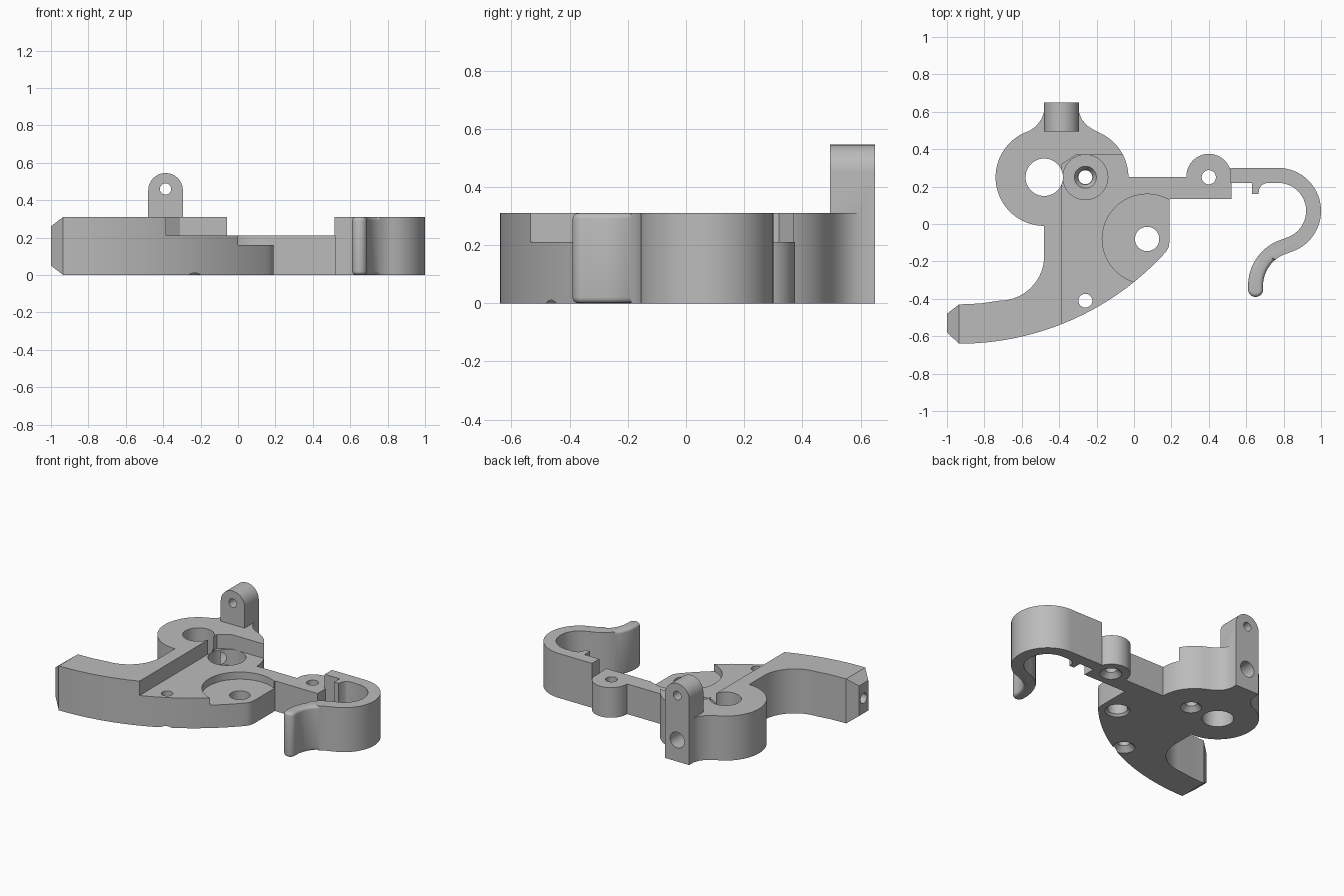
import bpy, bmesh
from math import radians, cos, sin, pi
from mathutils import Matrix, Vector

if "Cube" in bpy.data.objects:
    bpy.data.objects.remove(bpy.data.objects["Cube"])

grey = bpy.data.materials.new("plain_grey")
grey.use_nodes = True
COLOUR = (0.5, 0.5, 0.5, 1)
grey.diffuse_color = COLOUR
grey.node_tree.nodes["Principled BSDF"].inputs["Base Color"].default_value = COLOUR

ALONG_Y = Matrix.Rotation(pi / 2, 4, 'X')   # profile (x, z), extruded along -y
ALONG_X = Matrix.Rotation(pi / 2, 4, 'Y')


def arc(cx, cy, r, a0, a1, n=24):
    angles = [radians(a0 + (a1 - a0) * i / n) for i in range(n + 1)]
    return [(cx + r * cos(a), cy + r * sin(a)) for a in angles]


def finish(name, bm):
    bmesh.ops.recalc_face_normals(bm, faces=bm.faces)
    mesh = bpy.data.meshes.new(name)
    bm.to_mesh(mesh)
    bm.free()
    mesh.materials.append(grey)
    obj = bpy.data.objects.new(name, mesh)
    bpy.context.collection.objects.link(obj)
    return obj


def prism_mesh(points, low, high, matrix=Matrix()):
    bm = bmesh.new()
    face = bm.faces.new([bm.verts.new((x, y, low)) for x, y in points])
    new = bmesh.ops.extrude_face_region(bm, geom=[face])["geom"]
    top = [v for v in new if isinstance(v, bmesh.types.BMVert)]
    bmesh.ops.translate(bm, verts=top, vec=(0, 0, high - low))
    bm.transform(matrix)
    return bm


def prism(name, points, low, high, matrix=Matrix()):
    return finish(name, prism_mesh(points, low, high, matrix))


def cone(x, y, z, r1, r2, depth, turn=Matrix()):
    bm = bmesh.new()
    bmesh.ops.create_cone(bm, cap_ends=True, segments=48, radius1=r1, radius2=r2, depth=depth,
                          matrix=Matrix.Translation((x, y, z)) @ turn)
    return finish("cutter", bm)


def combine(target, other, operation='DIFFERENCE'):
    other.hide_render = True
    mod = target.modifiers.new("combine", 'BOOLEAN')
    mod.operation, mod.solver, mod.object = operation, 'EXACT', other
    bpy.context.view_layer.objects.active = target
    bpy.ops.object.modifier_apply(modifier=mod.name)
    bpy.data.objects.remove(other)


# Main plate: curved arm, ring lobes, side bar and ear in one outline
outline = [(-1, -0.58)]
outline += arc(-0.935, 0.85, 1.49, 270, 317.9, 40)
outline += [(0.185, -0.125), (0.19, -0.09), (0.19, 0.135), (0.52, 0.135)]
outline += arc(0.4, 0.255, 0.12, 0, 180, 32)
outline += [(0.28, 0.25)]
outline += arc(-0.29, 0.25, 0.26, 0, 62)
outline += [(-0.21, 0.5), (-0.25, 0.525), (-0.28, 0.56), (-0.295, 0.6)]
outline += [(-0.48, 0.6), (-0.495, 0.56), (-0.525, 0.522), (-0.555, 0.5)]
outline += arc(-0.48, 0.25, 0.26, 115, 270, 40)
outline += arc(-0.72, -0.17, 0.24, 0, -90)
outline += [(-0.82, -0.425), (-0.935, -0.43), (-1, -0.48)]
body = prism("body_plate", outline, 0, 0.31)

# Lowered deck, leaving the arm and the back of the ring tall
deck = [(-0.385, -0.8), (0.7, -0.8), (0.7, 0.45), (0.1, 0.45), (0.1, 0.37),
        (-0.31, 0.37), (-0.385, 0.32)]
combine(body, prism("cutter", deck, 0.21, 0.5))

# Upright lug with a rounded top
lug = [(-0.48, 0), (-0.295, 0)] + arc(-0.3875, 0.4525, 0.0925, 0, 180)
combine(body, prism("lug", lug, -0.65, -0.495, ALONG_Y), 'UNION')

# Chamfers above and below the arm end
for sill, edge in ((0.06, -0.01), (0.25, 0.32)):
    wedge = [(-1.013, sill), (-0.922, edge), (-1.013, edge)]
    combine(body, prism("cutter", wedge, 0.3, 0.8, ALONG_Y))

# Round pockets
combine(body, cone(0.07, -0.08, 0.36, 0.24, 0.24, 0.4))
combine(body, cone(-0.26, 0.25, 0.3, 0.12, 0.12, 0.4))
combine(body, cone(-0.26, 0.25, 0.09, 0.04, 0.065, 0.04))

# Through holes, most of them countersunk from below
for x, y, r, sink in ((-0.48, 0.25, 0.1, 0), (0.07, -0.08, 0.065, 0.08),
                      (-0.26, 0.25, 0.037, 0.068), (-0.26, -0.41, 0.037, 0.072),
                      (0.4, 0.25, 0.038, 0.07)):
    combine(body, cone(x, y, 0.2, r, r, 0.8))
    if sink:
        depth = sink - r
        combine(body, cone(x, y, depth / 2 - 0.0005, sink, r, depth + 0.001))

# Cross holes in the lug and the arm end
combine(body, cone(-0.3875, 0.6, 0.46, 0.03, 0.03, 0.4, ALONG_Y))
combine(body, cone(-0.3875, 0.55, 0.15, 0.055, 0.055, 0.46, ALONG_Y))
combine(body, cone(-0.95, -0.53, 0.155, 0.035, 0.035, 0.3, ALONG_X))

# Curved hook with a softened tip
curl = arc(0.77, 0.07, 0.23, 90, -75, 40)
curl += arc(0.87, -0.33, 0.18, 103, 180)
curl += arc(0.65, -0.35, 0.04, 0, -180, 16)
curl += arc(0.87, -0.33, 0.26, 180, 105)
curl += arc(0.77, 0.07, 0.15, -75, 90, 40)
curl += [(0.71, 0.22), (0.685, 0.21), (0.67, 0.19), (0.665, 0.16), (0.63, 0.16), (0.63, 0.22),
         (0.515, 0.22), (0.515, 0.3)]
bm = prism_mesh(curl, 0, 0.31)
tip = []
for e in bm.edges:
    mid = (e.verts[0].co + e.verts[1].co) / 2
    if abs(e.verts[0].co.z - e.verts[1].co.z) < 0.01 and mid.y < -0.17 and mid.x < 0.76:
        tip.append(e)
bmesh.ops.recalc_face_normals(bm, faces=bm.faces)
bmesh.ops.bevel(bm, geom=tip, offset=0.02, segments=4, profile=0.5, affect='EDGES')
hook = finish("hook", bm)

# Smooth curved walls, crisp edges
bpy.ops.object.select_all(action='DESELECT')
for obj in (body, hook):
    obj.select_set(True)
bpy.context.view_layer.objects.active = body
bpy.ops.object.shade_smooth_by_angle(angle=radians(30))
